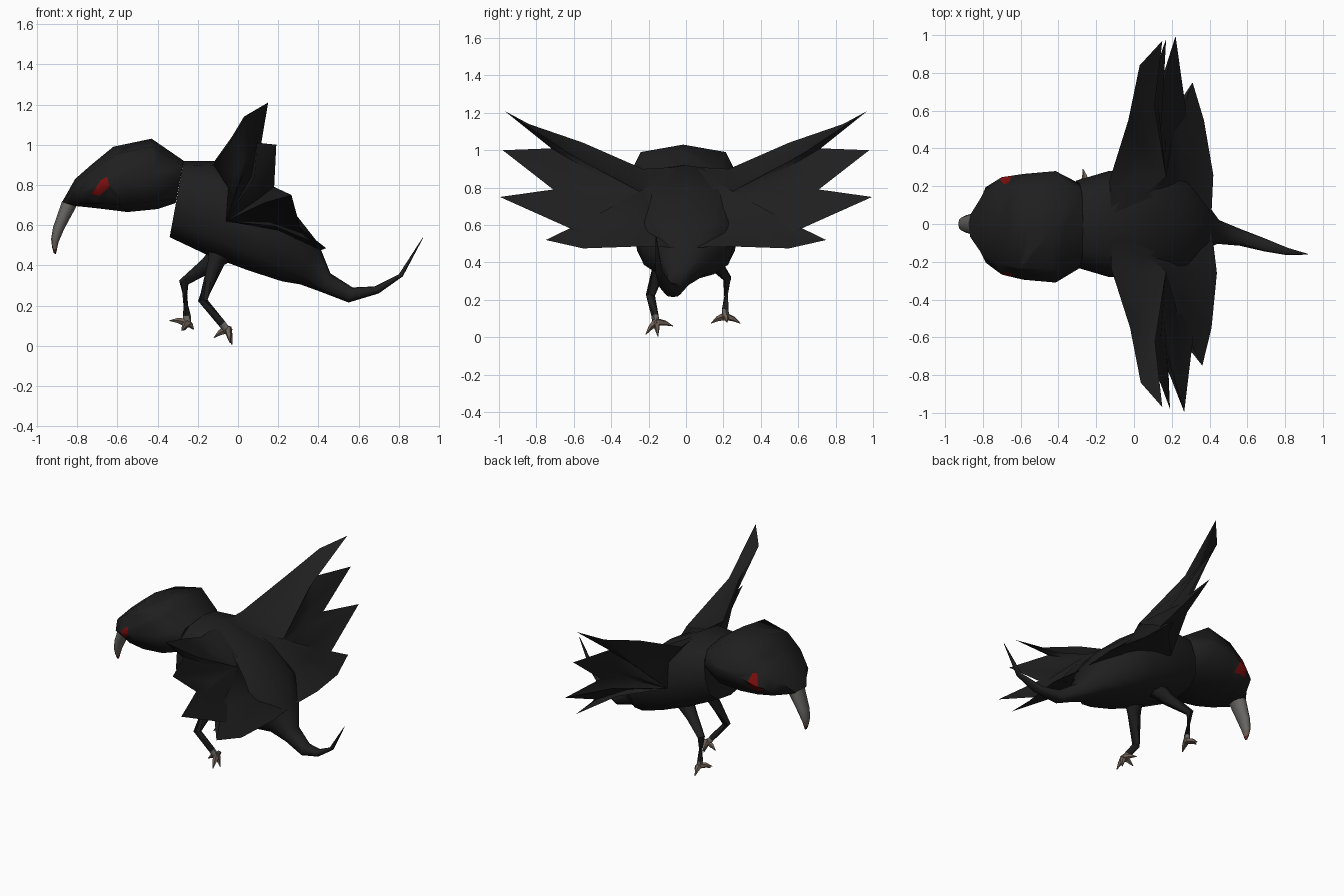
import bpy, bmesh, math
from mathutils import Vector

cube = bpy.data.objects.get("Cube")
if cube:
    bpy.data.objects.remove(cube)


def material(name, rgb):
    m = bpy.data.materials.new(name)
    m.use_nodes = True
    m.diffuse_color = (*rgb, 1)
    bsdf = m.node_tree.nodes["Principled BSDF"]
    bsdf.inputs["Base Color"].default_value = (*rgb, 1)
    bsdf.inputs["Roughness"].default_value = 0.9
    return m


BLACK = material("feather black", (0.0135, 0.0135, 0.0135))
GREY = material("beak grey", (0.15, 0.145, 0.135))
BROWN = material("claw brown", (0.16, 0.12, 0.095))
DARK_RED = material("beak tip red", (0.1, 0.02, 0.015))
RED = material("eye red", (0.2, 0.004, 0.004))


def finish(name, bm, mats, angle=60):
    bmesh.ops.recalc_face_normals(bm, faces=bm.faces)
    me = bpy.data.meshes.new(name)
    bm.to_mesh(me)
    bm.free()
    for m in mats:
        me.materials.append(m)
    ob = bpy.data.objects.new(name, me)
    bpy.context.collection.objects.link(ob)
    bpy.ops.object.select_all(action="DESELECT")
    ob.select_set(True)
    bpy.context.view_layer.objects.active = ob
    bpy.ops.object.shade_smooth_by_angle(angle=math.radians(angle))


def skin(bm, rings, mat_of=lambda i: 0):
    """Bridge rings of points and cap both ends."""
    loops = [[bm.verts.new(p) for p in ring] for ring in rings]
    n = len(loops[0])
    for i, (a, b) in enumerate(zip(loops, loops[1:])):
        for k in range(n):
            j = (k + 1) % n
            bm.faces.new((a[k], a[j], b[j], b[k])).material_index = mat_of(i)
    bm.faces.new(loops[0])
    bm.faces.new(loops[-1]).material_index = mat_of(len(loops) - 2)


def section(top, bottom, half, y=0.0, n=8, p=0.75):
    """Rounded ring between a top and a bottom point of the side profile."""
    t, b = Vector((top[0], y, top[1])), Vector((bottom[0], y, bottom[1]))
    ring = []
    for k in range(n):
        a = 2 * math.pi * k / n
        c, s = (math.copysign(abs(v) ** p, v) for v in (math.cos(a), math.sin(a)))
        ring.append((t + b) / 2 + (t - b) / 2 * s + Vector((0, half * c, 0)))
    return ring


def tube(bm, points, radii, mat_of=lambda i: 0, n=6):
    pts = [Vector(p) for p in points]
    rings = []
    for i, p in enumerate(pts):
        d = pts[min(i + 1, len(pts) - 1)] - pts[max(i - 1, 0)]
        q = d.to_track_quat("Z", "Y")
        rings.append([p + q @ Vector((radii[i] * math.cos(2 * math.pi * k / n),
                                      radii[i] * math.sin(2 * math.pi * k / n), 0))
                      for k in range(n)])
    skin(bm, rings, mat_of)


# Broad-backed body running into the curled tail
bm = bmesh.new()
skin(bm, [
    section((-.27, .92), (-.34, .54), .23, n=12),
    section((-.12, .92), (-.15, .45), .28, n=12),
    section((.12, .80), (.05, .375), .29, n=12),
    section((.29, .65), (.22, .32), .25, n=12),
    section((.40, .51), (.31, .305), .14, -.01, n=12),
    section((.46, .36), (.42, .265), .065, -.04, n=12),
    section((.57, .29), (.55, .215), .045, -.07, n=12),
    section((.68, .295), (.70, .26), .035, -.11, n=12),
    section((.80, .355), (.82, .345), .02, -.145, n=12),
    section((.92, .54), (.922, .538), .002, -.16, n=12),
])
finish("body_and_tail", bm, [BLACK])

# Head, with the eye outlines cut into its sides
EYES = {
    1: [(-.73, .745), (-.69, .86), (-.66, .86), (-.635, .745)],
    -1: [(-.73, .755), (-.68, .825), (-.65, .84), (-.64, .79), (-.69, .745)],
}
bm = bmesh.new()
skin(bm, [
    section((-.875, .715), (-.81, .695), .075, -.01),
    section((-.81, .83), (-.76, .69), .20, -.005),
    section((-.73, .90), (-.67, .68), .258, -.01),
    section((-.62, .99), (-.55, .665), .28, -.015),
    section((-.43, 1.03), (-.40, .68), .295, -.015),
    section((-.27, .92), (-.31, .71), .225, -.01),
])
bmesh.ops.triangulate(bm, faces=bm.faces)
for side, outline in EYES.items():
    faces = [f for f in bm.faces if f.calc_center_median().y * side > .05]
    for (x0, z0), (x1, z1) in zip(outline, outline[1:] + outline[:1]):
        out = Vector((z0 - z1, 0, x1 - x0))
        start = Vector((x0, 0, z0))
        geom = set(faces)
        for f in faces:
            geom.update(f.edges, f.verts)
        cut = bmesh.ops.bisect_plane(bm, geom=list(geom), plane_co=start, plane_no=out)
        faces = [f for f in cut["geom"] if isinstance(f, bmesh.types.BMFace)
                 and (f.calc_center_median() - start).dot(out) < 0]
    for f in faces:
        f.material_index = 1
finish("head", bm, [BLACK, RED])

# Hooked beak, browner below, with a small red tip
bm = bmesh.new()
skin(bm, [
    section((-.875, .72), (-.80, .70), .062),
    section((-.92, .59), (-.865, .58), .045),
    section((-.93, .53), (-.893, .515), .03),
    section((-.924, .485), (-.901, .478), .017),
    section((-.916, .46), (-.906, .455), .007),
], lambda i: (0, 0, 1, 2)[i])
finish("beak", bm, [GREY, BROWN, DARK_RED])

# Wings: jagged fan outline that thickens into the flank in front and the back behind
RIM = [(-.12, .05, .91), (-.13, .23, .90), (-.03, .55, 1.04), (.03, .84, 1.14),
       (.15, .97, 1.21), (.08, .72, 1.01), (.17, .98, 1.0), (.15, .71, .79),
       (.22, .995, .75), (.28, .57, .56), (.31, .75, .52), (.37, .55, .475),
       (.42, .26, .485), (.41, .05, .48)]
ROOT = Vector((.06, .30, .72))
FLANK = Vector((-.06, .29, .62))
BACK = Vector((.17, .25, .78))
for side, lean, label in ((1, 0, "left"), (-1, .1, "right")):
    bm = bmesh.new()
    flip = Vector((1, side, 1))
    rim = [Vector((x + lean * y * (1.21 - z), y, z)) for x, y, z in RIM]
    edge = [bm.verts.new(p * flip) for p in rim]
    for hub_point in (FLANK, BACK):
        inner = []
        for k, p in enumerate(rim):
            around = (rim[k - 1].x + rim[(k + 1) % len(rim)].x) / 2
            even = Vector(((p.x + around) / 2, p.y, p.z))
            inner.append(bm.verts.new((even.lerp(ROOT, .5) + (hub_point - ROOT) * .25) * flip))
        hub = bm.verts.new(hub_point * flip)
        for k in range(len(rim)):
            j = (k + 1) % len(rim)
            bm.faces.new((edge[k], edge[j], inner[j], inner[k]))
            bm.faces.new((inner[k], inner[j], hub))
    finish(label + "_wing", bm, [BLACK])

# Legs with grey ankles, and clawed feet
LEGS = {
    "left": ([(-.08, .12, .46), (-.15, .15, .40), (-.27, .22, .315), (-.255, .21, .15),
              (-.25, .21, .10)],
             [(-.34, .20, .125), (-.27, .29, .075), (-.28, .135, .075), (-.22, .22, .08)]),
    "right": ([(-.09, -.11, .48), (-.11, -.13, .41), (-.175, -.19, .225), (-.08, -.165, .11),
               (-.05, -.16, .07)],
              [(-.12, -.15, .04), (-.04, -.215, .015), (-.08, -.07, .06), (-.03, -.15, .005)]),
}
for label, (path, toes) in LEGS.items():
    bm = bmesh.new()
    tube(bm, path, [.06, .042, .025, .02, .02], lambda i: 1 if i == 3 else 0)
    finish(label + "_leg", bm, [BLACK, GREY])
    bm = bmesh.new()
    ankle = Vector(path[-1])
    for toe in toes:
        tip = Vector(toe)
        knuckle = ankle.lerp(tip, .55) + Vector((0, 0, .012))
        tube(bm, [ankle + Vector((0, 0, .012)), knuckle, tip], [.022, .014, .002], n=5)
    finish(label + "_foot", bm, [BROWN])
